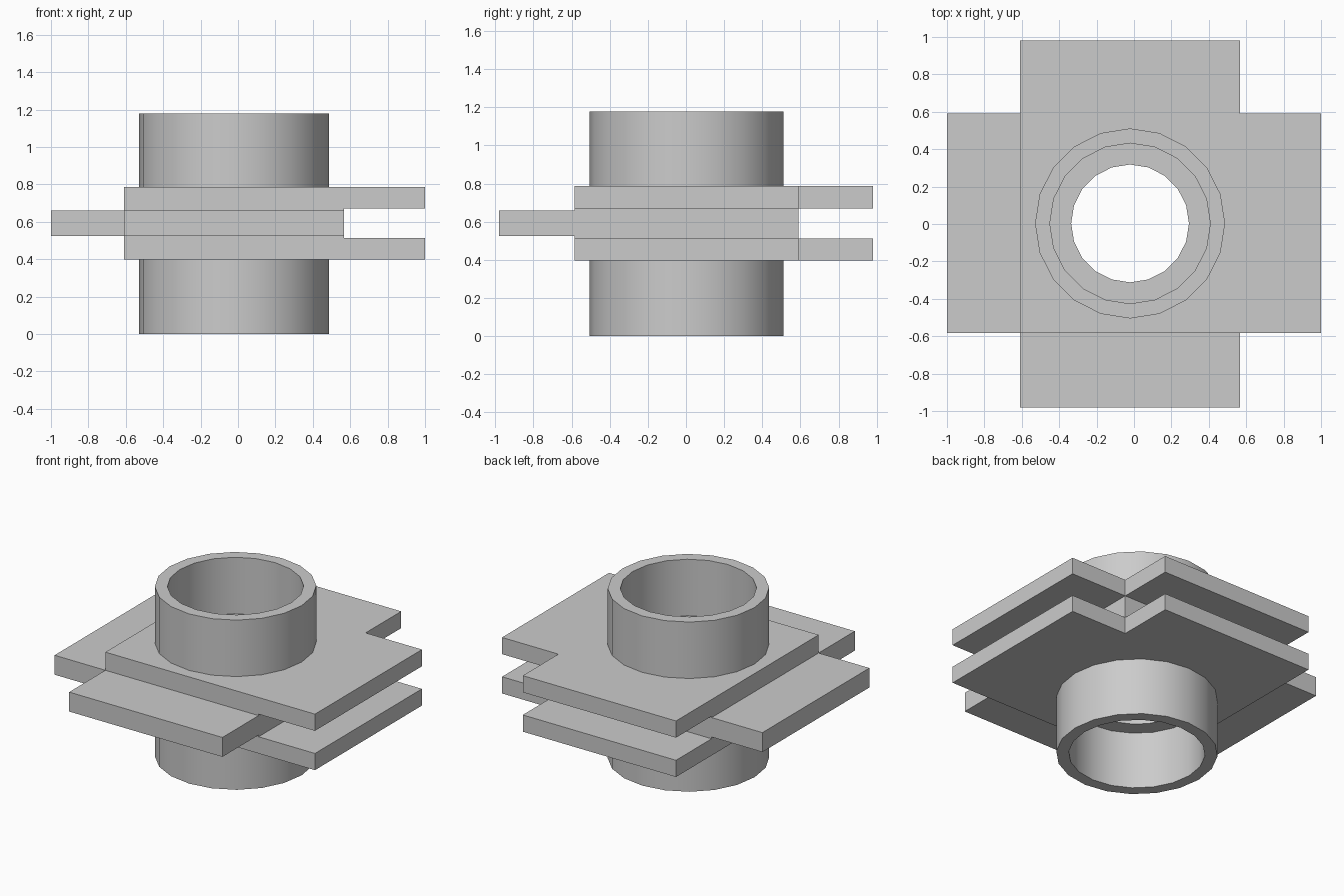
import bpy, bmesh, math
from mathutils import Vector

old = bpy.data.objects.get("Cube")
if old:
    bpy.data.objects.remove(old, do_unlink=True)

grey = bpy.data.materials.new("plain grey")
grey.use_nodes = True
colour = (0.6, 0.6, 0.6, 1)
grey.diffuse_color = colour
grey.node_tree.nodes["Principled BSDF"].inputs["Base Color"].default_value = colour

SIDES = 20
CX, CY = -0.021, 0.003           # axis of the tubes
X0, X1, Y0, Y1 = -0.61, 0.567, -0.584, 0.59   # square core
LOW, HIGH, TOP = 0.397, 0.786, 1.178


def add_object(name, bm):
    bmesh.ops.recalc_face_normals(bm, faces=bm.faces)
    mesh = bpy.data.meshes.new(name)
    bm.to_mesh(mesh)
    bm.free()
    mesh.materials.append(grey)
    obj = bpy.data.objects.new(name, mesh)
    bpy.context.collection.objects.link(obj)
    return obj


def box(name, x0, x1, y0, y1, z0, z1):
    bm = bmesh.new()
    bmesh.ops.create_cube(bm, size=1)
    low, high = Vector((x0, y0, z0)), Vector((x1, y1, z1))
    for v in bm.verts:
        v.co = (low + high) / 2 + v.co * (high - low)
    return add_object(name, bm)


def lathe(name, profile):
    """Turn a closed radius/height profile around the tube axis."""
    bm = bmesh.new()
    rings = []
    for i in range(SIDES):
        a = math.tau * i / SIDES
        rings.append([bm.verts.new((CX + r * math.cos(a), CY + r * math.sin(a), z))
                      for r, z in profile])
    n = len(profile)
    for i in range(SIDES):
        a, b = rings[i], rings[(i + 1) % SIDES]
        for j in range(n):
            k = (j + 1) % n
            bm.faces.new((a[j], b[j], b[k], a[k]))
    return add_object(name, bm)


def combine(target, other, operation):
    """Apply a boolean and remove the operand."""
    mod = target.modifiers.new("combine", "BOOLEAN")
    mod.operation, mod.object, mod.solver = operation, other, "EXACT"
    graph = bpy.context.evaluated_depsgraph_get()
    mesh = bpy.data.meshes.new_from_object(target.evaluated_get(graph))
    target.modifiers.clear()
    target.data = mesh
    bpy.data.objects.remove(other, do_unlink=True)


def smooth(obj):
    bpy.ops.object.select_all(action="DESELECT")
    obj.select_set(True)
    bpy.context.view_layer.objects.active = obj
    bpy.ops.object.shade_smooth_by_angle(angle=math.radians(30))


# Square core with paired tabs on two sides and single tabs on the others
body = box("slotted_body", X0, X1, Y0, Y1, LOW, HIGH)
for z0, z1 in ((LOW, 0.513), (0.67, HIGH)):
    combine(body, box("left_tab", X1 - 0.1, 1, Y0, Y1, z0, z1), "UNION")
    combine(body, box("back_tab", X0, X1, Y1 - 0.1, 0.981, z0, z1), "UNION")
combine(body, box("right_tab", -1, X0 + 0.1, Y0, Y1, 0.525, 0.66), "UNION")
combine(body, box("front_tab", X0, X1, -0.981, Y0 + 0.1, 0.525, 0.66), "UNION")

# Round hole through the core
bm = bmesh.new()
bmesh.ops.create_cone(bm, cap_ends=True, segments=SIDES, radius1=0.315,
                      radius2=0.315, depth=1)
bmesh.ops.translate(bm, verts=bm.verts, vec=(CX, CY, (LOW + HIGH) / 2))
combine(body, add_object("bore_cutter", bm), "DIFFERENCE")

# Merge leftover flat seams
bm = bmesh.new()
bm.from_mesh(body.data)
bmesh.ops.remove_doubles(bm, verts=bm.verts, dist=0.0001)
bmesh.ops.dissolve_limit(bm, angle_limit=0.01, verts=bm.verts, edges=bm.edges)
bm.to_mesh(body.data)
bm.free()
smooth(body)

# Open collars above and below
for name, z0, z1 in (("upper_collar", HIGH, TOP), ("lower_collar", 0, LOW)):
    smooth(lathe(name, [(0.508, z0), (0.508, z1), (0.429, z1), (0.429, z0)]))
